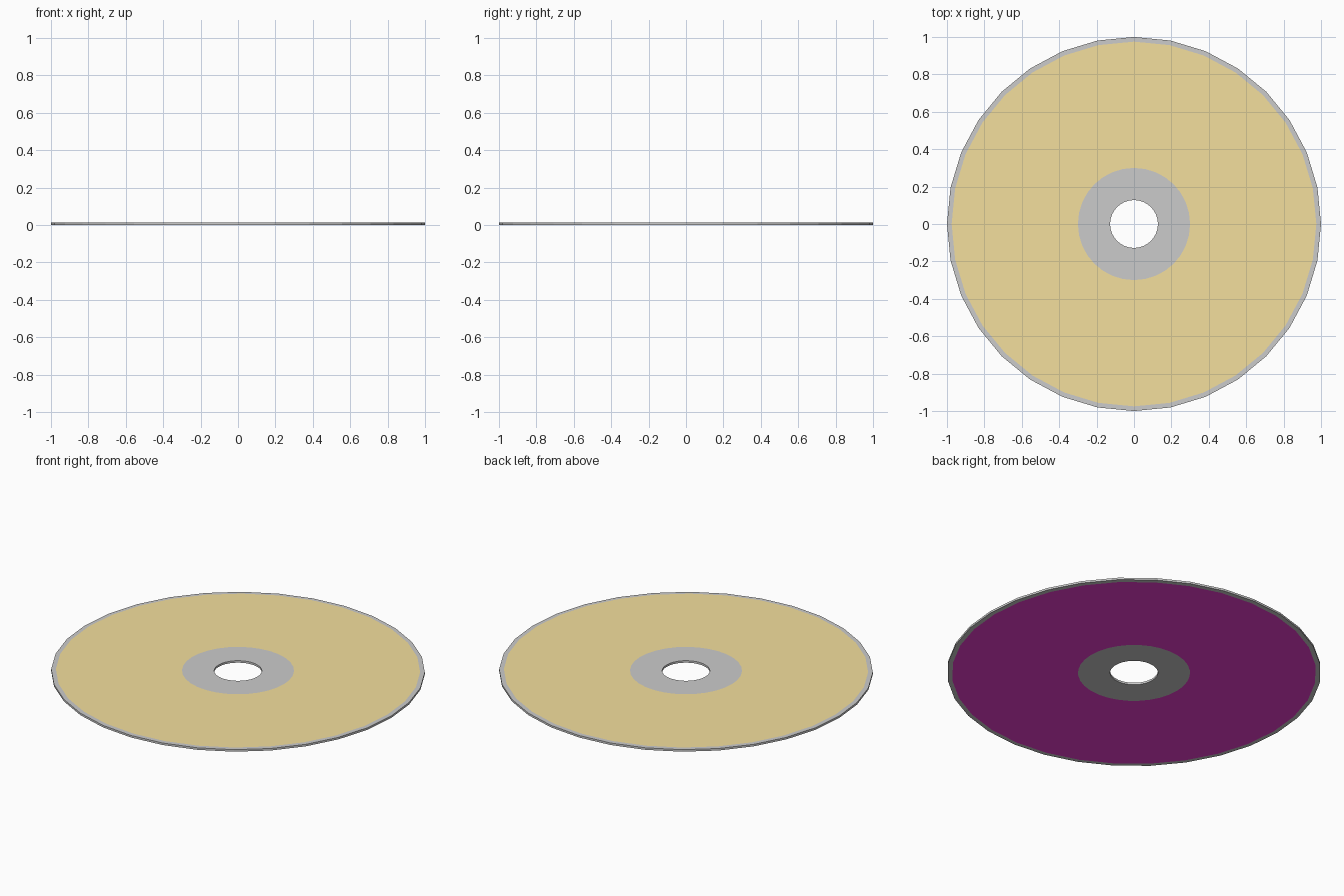
import bpy, bmesh, math

if "Cube" in bpy.data.objects:
    bpy.data.objects.remove(bpy.data.objects["Cube"])

SIDES = 32
R_HOLE, R_HUB, R_TRACK, R_RIM = 0.128, 0.30, 0.975, 1.0
THICK, GAP = 0.014, 0.001


def material(name, rgb):
    mat = bpy.data.materials.new(name)
    mat.diffuse_color = (*rgb, 1.0)
    mat.use_nodes = True
    mat.node_tree.nodes["Principled BSDF"].inputs["Base Color"].default_value = mat.diffuse_color
    return mat


def lathe(name, profile, closed=True, mat=None):
    """Revolve an (r, z) profile around the z axis."""
    bm = bmesh.new()
    rings = []
    for r, z in profile:
        rings.append([bm.verts.new((r * math.cos(2 * math.pi * i / SIDES),
                                    r * math.sin(2 * math.pi * i / SIDES), z))
                      for i in range(SIDES)])
    pairs = list(zip(rings, rings[1:]))
    if closed:
        pairs.append((rings[-1], rings[0]))
    for a, b in pairs:
        for i in range(SIDES):
            j = (i + 1) % SIDES
            bm.faces.new((a[i], b[i], b[j], a[j]))
    if closed:
        bmesh.ops.recalc_face_normals(bm, faces=bm.faces)
    mesh = bpy.data.meshes.new(name)
    bm.to_mesh(mesh)
    bm.free()
    if mat:
        mesh.materials.append(mat)
    obj = bpy.data.objects.new(name, mesh)
    bpy.context.collection.objects.link(obj)
    return obj


# Grey disc body with the spindle hole
lathe("disc_body", [(R_HOLE, GAP), (R_RIM, GAP),
                    (R_RIM, THICK - GAP), (R_HOLE, THICK - GAP)])

# Gold printed face on top, normals up
lathe("top_face", [(R_HUB, THICK), (R_TRACK, THICK)], closed=False,
      mat=material("gold", (0.90, 0.74, 0.34)))

# Magenta recording face underneath, normals down
lathe("recording_face", [(R_TRACK, 0), (R_HUB, 0)], closed=False,
      mat=material("magenta", (0.88, 0.05, 0.67)))
